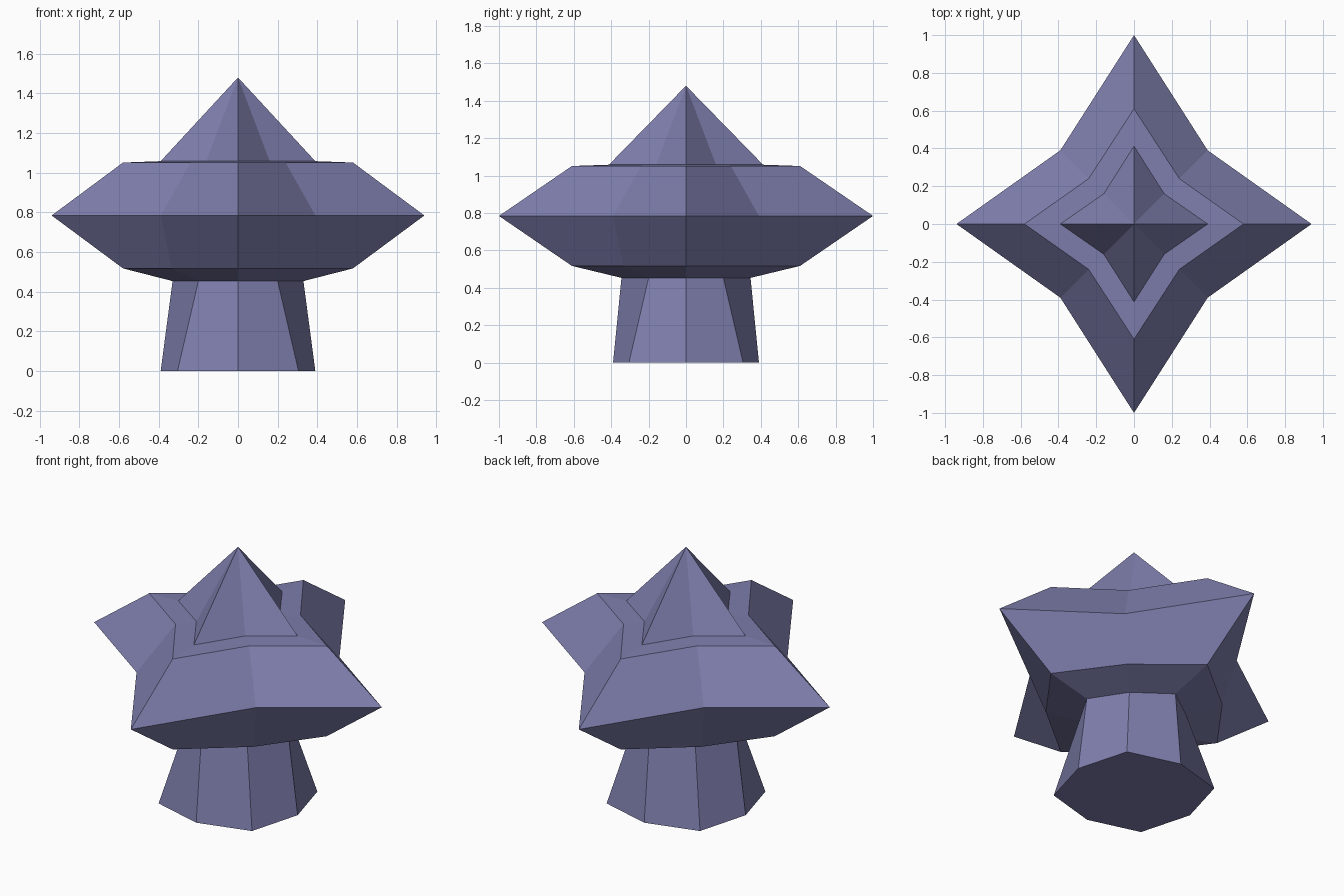
import bpy
import bmesh

cube = bpy.data.objects.get("Cube")
if cube:
    bpy.data.objects.remove(cube, do_unlink=True)

paint = bpy.data.materials.new("dusty violet")
paint.use_nodes = True
violet = (0.21, 0.21, 0.42, 1)
paint.diffuse_color = violet
paint.node_tree.nodes["Principled BSDF"].inputs["Base Color"].default_value = violet


def ring(bm, tip_x, tip_y, valley, z):
    """Eight-sided outline: four tips on the axes, four valleys on the diagonals."""
    corners = [(tip_x, 0), (valley, valley), (0, tip_y), (-valley, valley)]
    corners += [(-x, -y) for x, y in corners]
    return [bm.verts.new((x, y, z)) for x, y in corners]


def loft(name, sections, apex=None, floor=False):
    """Skin neighbouring rings, with an optional pointed top or closed floor."""
    bm = bmesh.new()
    rings = [ring(bm, *s) for s in sections]
    for low, high in zip(rings, rings[1:]):
        for i in range(8):
            j = (i + 1) % 8
            bm.faces.new((low[i], low[j], high[j], high[i]))
    if apex:
        top = bm.verts.new((0, 0, apex))
        for i in range(8):
            bm.faces.new((rings[-1][i], rings[-1][(i + 1) % 8], top))
    if floor:
        bm.faces.new(rings[0][::-1])
    mesh = bpy.data.meshes.new(name)
    bm.to_mesh(mesh)
    bm.free()
    mesh.materials.append(paint)
    obj = bpy.data.objects.new(name, mesh)
    bpy.context.collection.objects.link(obj)
    return obj


# Shared outlines where the parts meet
neck = (0.33, 0.345, 0.2, 0.453)
shoulder = (0.39, 0.412, 0.16, 1.058)

# Tapered stem
loft("stem", [(0.39, 0.39, 0.305, 0), neck], floor=True)

# Wide four-pointed star body
loft("star_body", [
    neck,
    (0.58, 0.61, 0.335, 0.517),
    (0.94, 1.0, 0.39, 0.784),
    (0.58, 0.61, 0.24, 1.051),
    shoulder,
])

# Star-shaped spire
loft("spire", [shoulder], apex=1.48)
